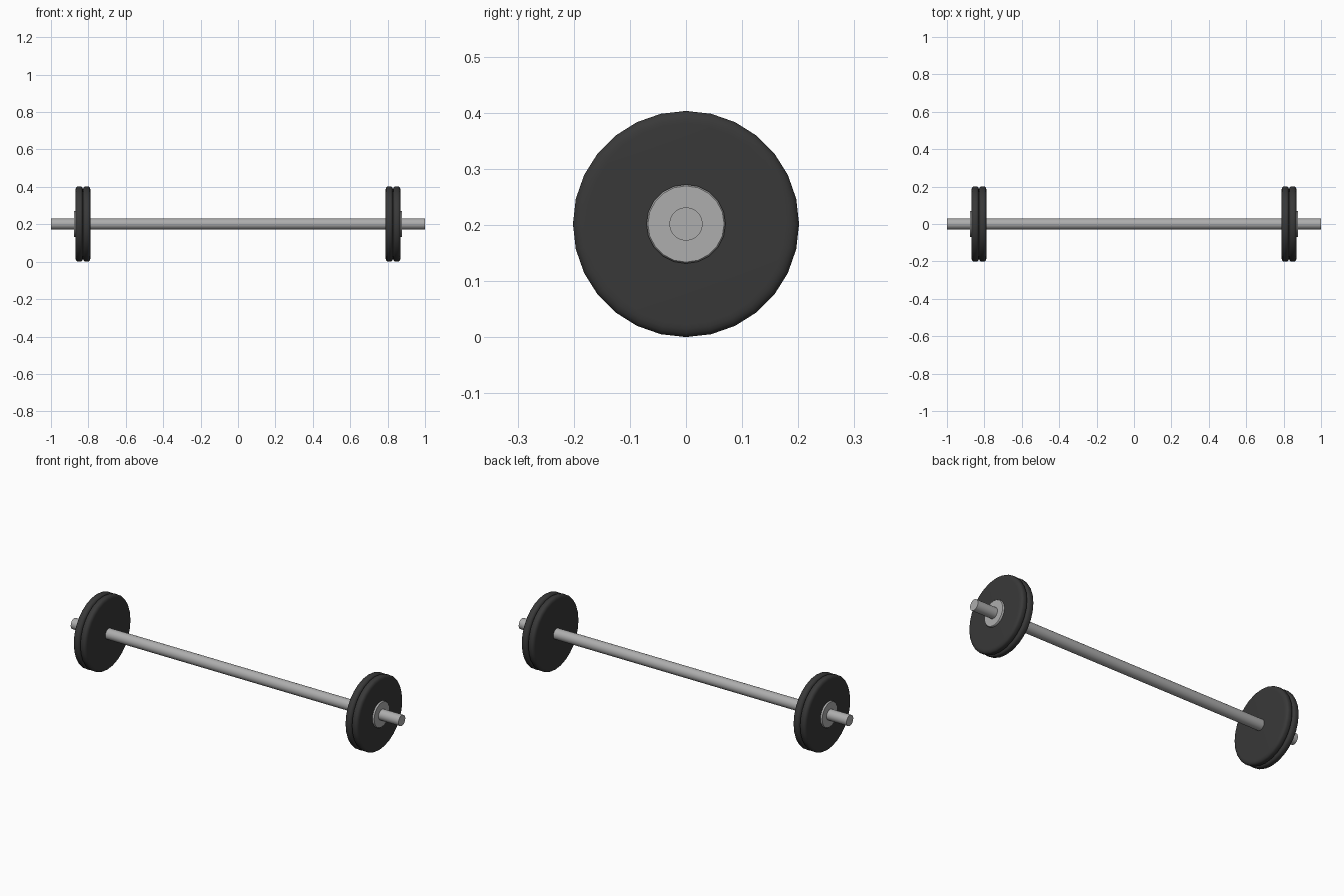
import bpy, bmesh, math

if "Cube" in bpy.data.objects:
    bpy.data.objects.remove(bpy.data.objects["Cube"])

AXIS_Z = 0.2015


def material(name, rgb):
    m = bpy.data.materials.new(name)
    m.diffuse_color = (*rgb, 1)
    m.use_nodes = True
    m.node_tree.nodes["Principled BSDF"].inputs["Base Color"].default_value = m.diffuse_color
    return m


steel = material("grey steel", (0.42, 0.42, 0.42))
rubber = material("black rubber", (0.04, 0.04, 0.04))


def lathe(name, profile, sides, mat, start=0.0):
    """Spin (x, radius) points around the bar axis and cap both ends."""
    bm = bmesh.new()
    rings = []
    for x, r in profile:
        ring = []
        for i in range(sides):
            a = start + 2 * math.pi * i / sides
            ring.append(bm.verts.new((x, r * math.sin(a), AXIS_Z + r * math.cos(a))))
        rings.append(ring)
    for a, b in zip(rings, rings[1:]):
        for i in range(sides):
            j = (i + 1) % sides
            bm.faces.new((a[i], a[j], b[j], b[i]))
    bm.faces.new(rings[0])
    bm.faces.new(rings[-1])
    bmesh.ops.recalc_face_normals(bm, faces=bm.faces)
    mesh = bpy.data.meshes.new(name)
    bm.to_mesh(mesh)
    bm.free()
    mesh.materials.append(mat)
    ob = bpy.data.objects.new(name, mesh)
    bpy.context.collection.objects.link(ob)
    bpy.ops.object.select_all(action='DESELECT')
    ob.select_set(True)
    bpy.context.view_layer.objects.active = ob
    bpy.ops.object.shade_smooth_by_angle(angle=math.radians(40))
    return ob


# straight bar
lathe("bar", [(-1, 0.0295), (1, 0.0295)], 32, steel)

# half of the rounded plate edge: (distance from plate centre, radius)
edge = [(0.020, 0.178), (0.0195, 0.187), (0.017, 0.194), (0.013, 0.199), (0.008, 0.2015)]
plate = [(-x, r) for x, r in edge] + edge[::-1]

for side, s in (("left", -1), ("right", 1)):
    # pair of weight plates
    for label, x in (("inner", 0.809), ("outer", 0.849)):
        lathe(f"{side}_{label}_plate", [(s * x + px, r) for px, r in plate], 28, rubber)
    # collar holding the plates
    collar = [(0.860, 0.0705), (0.875, 0.0705), (0.878, 0.068)]
    lathe(f"{side}_collar", [(s * x, r) for x, r in collar], 20, steel)
